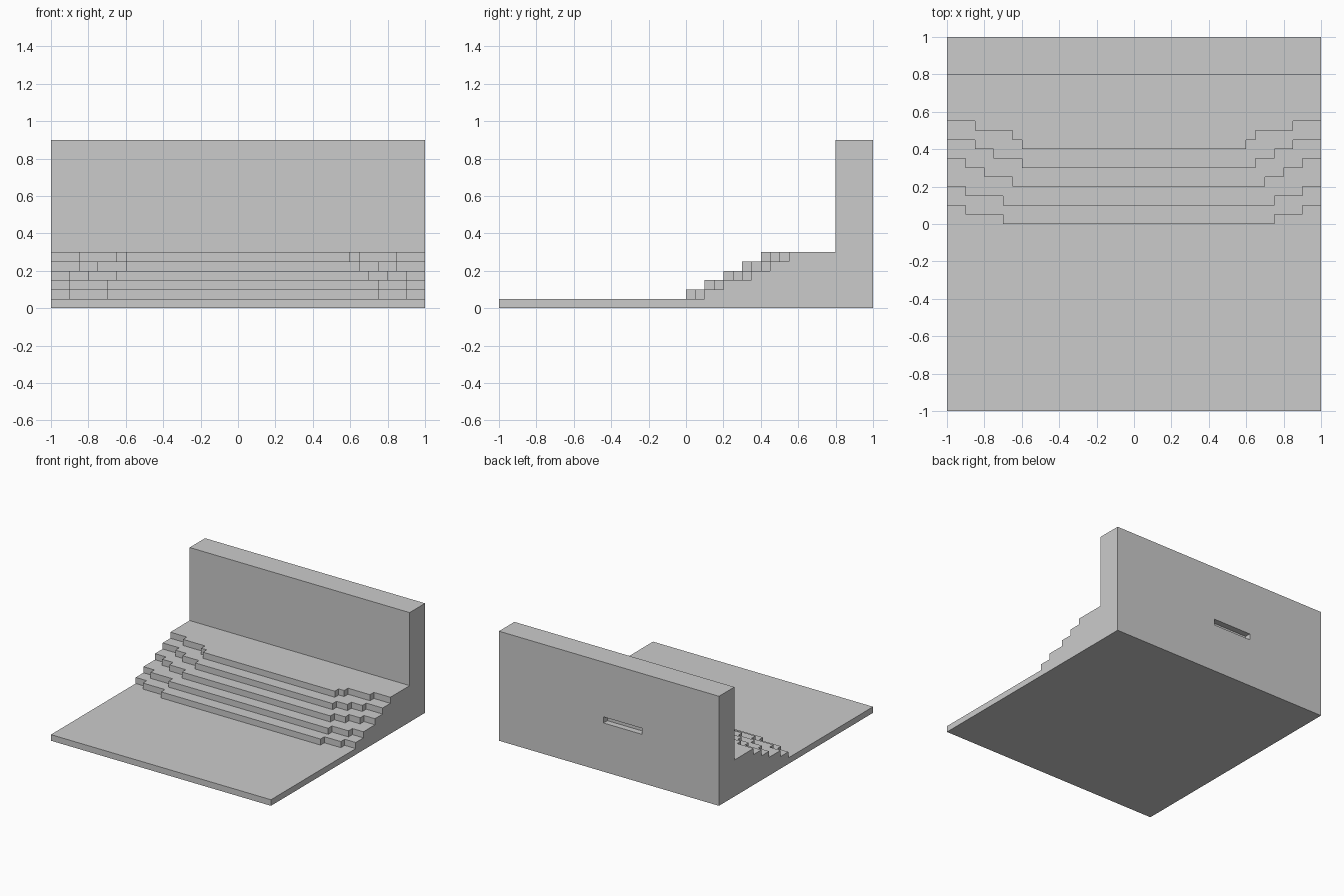
import bpy
import bmesh

if "Cube" in bpy.data.objects:
    bpy.data.objects.remove(bpy.data.objects["Cube"])

STEP = 0.05      # height of each tier and depth of each jog
WALL_Y = 0.8     # front of the back wall


def add_object(name, bm):
    mesh = bpy.data.meshes.new(name)
    bm.to_mesh(mesh)
    bm.free()
    bpy.context.collection.objects.link(bpy.data.objects.new(name, mesh))


def step_path(y, left, right):
    """Jogged front edge of a step, from x=-1 to x=1; y is its middle."""
    cur = y + STEP * len(left)
    pts = [(-1, cur)]
    for x in left + right:
        nxt = cur + (STEP if x > 0 else -STEP)
        pts += [(x, cur), (x, nxt)]
        cur = nxt
    return pts + [(1, cur)]


def add_tier(name, front, back, lo, hi, bottom=False):
    """Riser along the front path, side ends, and tread up to the next path."""
    bm = bmesh.new()

    def face(pts):
        bm.faces.new([bm.verts.new(p) for p in pts])

    rim = [(-1, WALL_Y)] + front + [(1, WALL_Y)]
    for (ax, ay), (bx, by) in zip(rim, rim[1:]):
        face([(ax, ay, lo), (bx, by, lo), (bx, by, hi), (ax, ay, hi)])
    face([(x, y, hi) for x, y in front + back[::-1]])
    if bottom:
        face([(x, y, lo) for x, y in rim[::-1]])
    bmesh.ops.remove_doubles(bm, verts=bm.verts[:], dist=1e-5)
    add_object(name, bm)


# Floor slab, five jogged steps and the upper platform
paths = [
    [(-1, -1), (1, -1)],
    step_path(0.0, [-0.9, -0.7], [0.75, 0.9]),
    step_path(0.1, [-0.9, -0.7], [0.75, 0.9]),
    step_path(0.2, [-0.9, -0.8, -0.65], [0.7, 0.8, 0.9]),
    step_path(0.3, [-0.85, -0.75, -0.6], [0.65, 0.75, 0.85]),
    step_path(0.4, [-0.85, -0.65, -0.6], [0.6, 0.65, 0.85]),
    [(-1, WALL_Y), (1, WALL_Y)],
]
names = ["floor", "step_1", "step_2", "step_3", "step_4", "platform"]
for i, name in enumerate(names):
    add_tier(name, paths[i], paths[i + 1], i * STEP, (i + 1) * STEP, i == 0)

# Back wall with a shallow slot in its rear face
bm = bmesh.new()
bmesh.ops.create_cube(bm, size=1)
bmesh.ops.scale(bm, vec=(2, 0.2, 0.9), verts=bm.verts[:])
bmesh.ops.translate(bm, vec=(0, 0.9, 0.45), verts=bm.verts[:])
cuts = [((x, 0, 0), (1, 0, 0)) for x in (-0.3, 0.05)]
cuts += [((0, 0, z), (0, 0, 1)) for z in (0.3, 0.4, 0.45)]
for co, no in cuts:
    bmesh.ops.bisect_plane(bm, geom=bm.verts[:] + bm.edges[:] + bm.faces[:],
                           plane_co=co, plane_no=no)
hidden, slot = [], []
for f in bm.faces:
    c = f.calc_center_median()
    if c.y < 0.81 and c.z < 0.3:
        hidden.append(f)
    elif c.y > 0.99 and -0.3 < c.x < 0.05 and 0.4 < c.z < 0.45:
        slot.append(f)
bmesh.ops.inset_individual(bm, faces=slot, thickness=0, depth=-0.05)
bmesh.ops.delete(bm, geom=hidden, context='FACES')
add_object("back_wall", bm)
